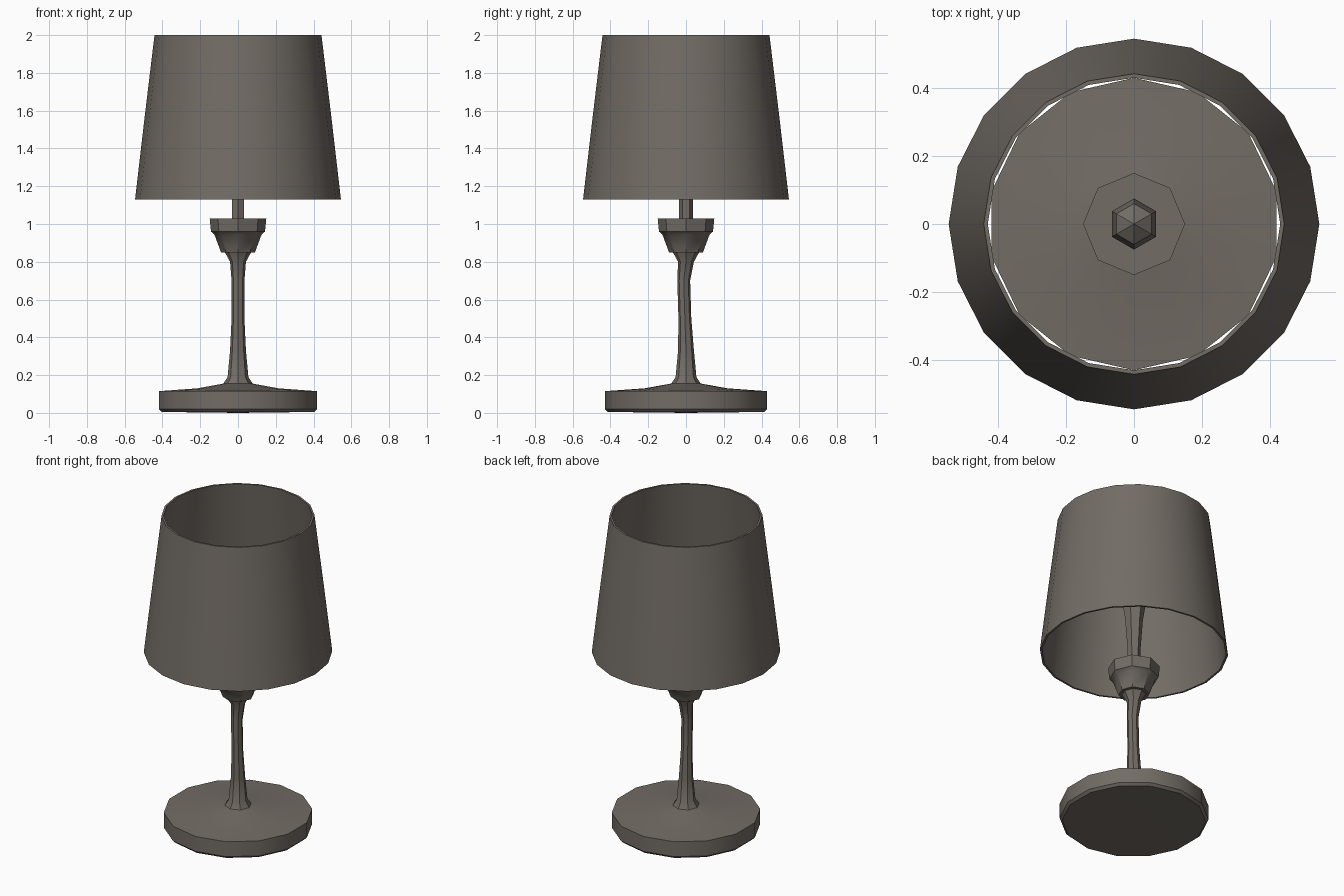
import bpy, bmesh
from math import cos, sin, pi, radians

if "Cube" in bpy.data.objects:
    bpy.data.objects.remove(bpy.data.objects["Cube"])

mat = bpy.data.materials.new("weathered_metal")
mat.diffuse_color = (0.17, 0.15, 0.13, 1)
mat.use_nodes = True
mat.node_tree.nodes["Principled BSDF"].inputs["Base Color"].default_value = mat.diffuse_color


def lathe(name, profile, sides, closed=False, angle=35):
    """Revolve (radius, z, y_shift) points about z; a zero radius makes a pole."""
    bm = bmesh.new()
    rings = []
    for r, z, *shift in profile:
        dy = shift[0] if shift else 0
        if r == 0:
            rings.append([bm.verts.new((0, dy, z))] * sides)
        else:
            rings.append([bm.verts.new((r * cos(pi / 2 + 2 * pi * i / sides),
                                        r * sin(pi / 2 + 2 * pi * i / sides) + dy, z))
                          for i in range(sides)])
    pairs = list(zip(rings, rings[1:]))
    if closed:
        pairs.append((rings[-1], rings[0]))
    for a, b in pairs:
        for i in range(sides):
            j = (i + 1) % sides
            corners = list(dict.fromkeys((a[i], a[j], b[j], b[i])))
            bm.faces.new(corners)
    bmesh.ops.recalc_face_normals(bm, faces=bm.faces)
    mesh = bpy.data.meshes.new(name)
    bm.to_mesh(mesh)
    bm.free()
    obj = bpy.data.objects.new(name, mesh)
    bpy.context.collection.objects.link(obj)
    mesh.materials.append(mat)
    bpy.ops.object.select_all(action='DESELECT')
    obj.select_set(True)
    bpy.context.view_layer.objects.active = obj
    bpy.ops.object.shade_smooth_by_angle(angle=radians(angle))
    return obj


# Disc base with a gently sloping top
lathe("base", [(0, 0), (0.415, 0.005), (0.43, 0.02), (0.43, 0.115),
               (0.22, 0.13), (0.08, 0.155), (0, 0.165)], 14)

# Flared, slightly bent stem
lathe("stem", [(0, 0.12), (0.085, 0.145), (0.055, 0.19), (0.042, 0.33),
               (0.034, 0.5, -0.006), (0.034, 0.7, -0.012), (0.042, 0.8),
               (0.075, 0.86), (0, 0.87)], 8)

# Stepped cup under the shade
lathe("cup", [(0, 0.85), (0.09, 0.85), (0.125, 0.945), (0.143, 0.96),
              (0.15, 1.03), (0, 1.03)], 8)

# Lamp holder and bulb hidden inside the shade
lathe("bulb", [(0, 1.02), (0.037, 1.02), (0.038, 1.15), (0.052, 1.35),
               (0.075, 1.5), (0.06, 1.58), (0, 1.62)], 6)

# Open tapered shade with a thin wall
lathe("shade", [(0.545, 1.13), (0.495, 1.56), (0.442, 2.0),
                (0.430, 2.0), (0.483, 1.56), (0.533, 1.13)], 20, closed=True)
